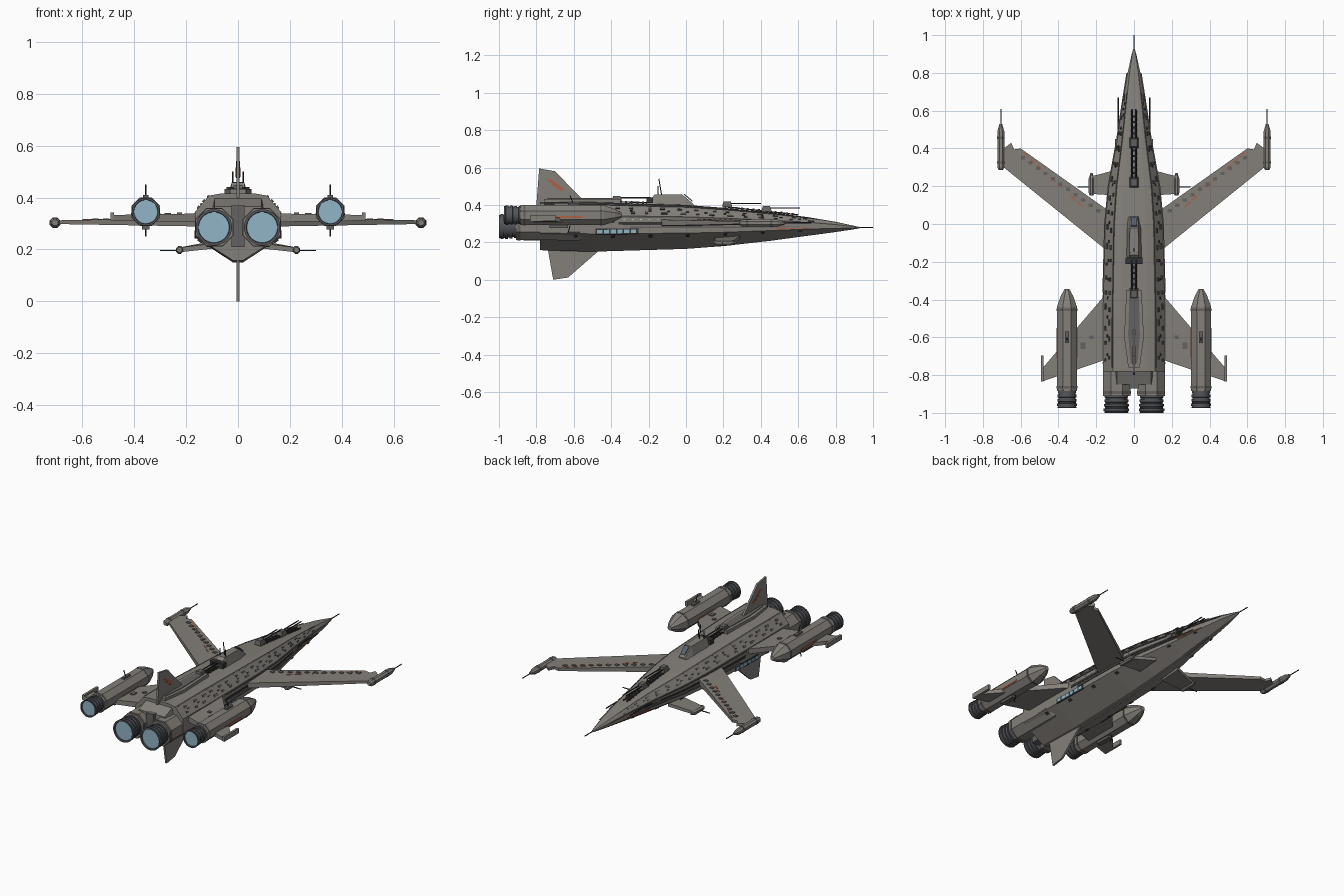
import bpy, bmesh, math, random
from mathutils import Vector

random.seed(4)
if "Cube" in bpy.data.objects:
    bpy.data.objects.remove(bpy.data.objects["Cube"])


def material(name, *rgb):
    m = bpy.data.materials.new(name)
    m.use_nodes = True
    m.diffuse_color = (*rgb, 1)
    m.node_tree.nodes["Principled BSDF"].inputs["Base Color"].default_value = (*rgb, 1)
    return m


GREY = material("hull grey", .23, .215, .195)
PANEL = material("panel grey", .13, .122, .115)
DARK = material("dark trim", .035, .035, .037)
METAL = material("nozzle metal", .085, .09, .1)
BLUE = material("engine glow", .28, .46, .56)
RED = material("faded red", .42, .12, .06)
GLASS = material("cockpit glass", .09, .12, .16)
LIGHT = material("port lights", .6, .6, .57)


# A solid is a list of rings of points, bridged in order and capped at both ends.
def make(name, solids, mat, mirror=False, smooth=False):
    bm = bmesh.new()
    for sign in (1, -1) if mirror else (1,):
        for rings in solids:
            vs = [[bm.verts.new((p[0] * sign, p[1], p[2])) for p in r] for r in rings]
            n = len(vs[0])
            for a, b in zip(vs, vs[1:]):
                for i in range(n):
                    j = (i + 1) % n
                    bm.faces.new((a[i], a[j], b[j], b[i]))
            bm.faces.new(vs[0][::-1])
            bm.faces.new(vs[-1])
    bmesh.ops.recalc_face_normals(bm, faces=bm.faces)
    me = bpy.data.meshes.new(name)
    bm.to_mesh(me)
    bm.free()
    me.materials.append(mat)
    ob = bpy.data.objects.new(name, me)
    bpy.context.collection.objects.link(ob)
    if smooth:
        bpy.ops.object.select_all(action='DESELECT')
        ob.select_set(True)
        bpy.context.view_layer.objects.active = ob
        bpy.ops.object.shade_smooth_by_angle(angle=math.radians(35))
    return ob


def tube(x, z, profile, n=24):
    turn = math.pi / n
    return [[(x + r * math.cos(turn + i * math.tau / n), y,
              z + r * math.sin(turn + i * math.tau / n)) for i in range(n)]
            for y, r in profile]


def rod(a, b, r=.003, n=6):
    a, b = Vector(a), Vector(b)
    q = (b - a).to_track_quat('Z', 'Y')
    ring = [q @ Vector((r * math.cos(i * math.tau / n), r * math.sin(i * math.tau / n), 0))
            for i in range(n)]
    return [[a + p for p in ring], [b + p for p in ring]]


def box(x, y, z, sx, sy, sz, top=1):
    return [[(x + i * sx * k / 2, y + j * sy * k / 2, h)
             for i, j in ((-1, -1), (1, -1), (1, 1), (-1, 1))]
            for h, k in ((z - sz / 2, 1), (z + sz / 2, top))]


def slab(pts, z, thick):
    return [[(x, y, z + s * thick(x) / 2) for x, y in pts] for s in (-1, 1)]


def upright(pts, t):
    return [[(x, y, z) for y, z in pts] for x in (-t / 2, t / 2)]


# Fuselage: half profile scaled along stations of (y, half width, bottom, top)
PROFILE = [(.12, 0), (1, .36), (1, .73), (.68, .97), (.42, 1)]
STATIONS = [(-.78, .165, .158, .415), (-.5, .165, .15, .415), (0, .152, .165, .4),
            (.2, .133, .18, .385), (.45, .088, .208, .36), (.65, .058, .235, .335),
            (.8, .034, .255, .31), (.9, .012, .27, .288), (.93, .003, .276, .282)]


def station(y):
    for a, b in zip(STATIONS, STATIONS[1:]):
        if y <= b[0]:
            f = (y - a[0]) / (b[0] - a[0])
            return [p + (q - p) * f for p, q in zip(a, b)]


def hull_ring(y):
    _, w, lo, hi = station(y)
    half = [(px * w, y, lo + pz * (hi - lo)) for px, pz in PROFILE]
    return half + [(-x, y, z) for x, y, z in reversed(half)]


# Plate lying on one facet of the hull, from y0 to y1 and from t0 to t1 across
def strip(facet, y0, y1, t0, t1, off=.004):
    ys = [y0] + [s[0] for s in STATIONS if y0 < s[0] < y1] + [y1]
    rings = []
    for y in ys:
        a, b = (Vector(p) for p in hull_ring(y)[facet:facet + 2])
        d = b - a
        n = Vector((d.z, 0, -d.x)).normalized()
        p, q = a + d * t0, a + d * t1
        rings.append([p - n * .004, q - n * .004, q + n * off, p + n * off])
    return rings


make("fuselage", [[hull_ring(s[0]) for s in STATIONS]], GREY)
make("nose_probe", [rod((0, .92, .279), (0, 1, .279))], DARK)
make("side_trench", [strip(1, -.36, .52, .5, .66, .003)], DARK, True)
make("side_rails", [strip(1, -.36, .8, .9, 1, .006), strip(1, -.3, .6, .3, .4, .006)], PANEL, True)
make("roof_rails", [strip(2, -.76, .7, .9, 1, .004)], PANEL, True)
make("side_windows", [strip(1, -.475 + i * .036, -.447 + i * .036, .02, .22, .004)
                      for i in range(6)], BLUE, True)
make("window_frame", [strip(1, -.485, -.255, -.04, .28, .002)], DARK, True)
make("port_lights", [strip(1, -.74 + i * .045, -.73 + i * .045, .78, .83, .003)
                     for i in range(20)], LIGHT, True)
make("nose_stripe", [strip(1, .48, .66, .1, .22, .003)], RED, True)

# Small hatches and vents scattered in rows
hatches, vents = [], []
for row in (.2, .6):
    for i in range(17):
        y = -.72 + i * .085 + random.uniform(-.015, .015)
        hatches.append(strip(2, y, y + random.uniform(.015, .035), row, row + .14, .006))
for i in range(14):
    y = -.7 + i * .1
    vents.append(strip(2, y, y + .015, .42, .5, .005))
    if i % 2:
        vents.append(strip(0, y, y + .02, .82, .92, .006))
make("hull_hatches", hatches, PANEL, True)
make("hull_vents", vents, DARK, True)

# Spine, bridge and dorsal equipment
SPINE = [(-.03, -.76), (.03, -.76), (.052, -.6), (.04, -.35), (-.04, -.35), (-.052, -.6)]
make("spine", [slab(SPINE, .415, lambda x: .035)], GREY)
make("spine_deck", [slab([(x * .6, y * .96 - .01) for x, y in SPINE], .433, lambda x: .006)], PANEL)
make("bridge", [[[(-w, y, .385), (w, y, .385), (w * .55, y, z), (-w * .55, y, z)]
                 for y, w, z in ((-.21, .042, .41), (-.165, .045, .457),
                                 (-.02, .04, .455), (.04, .034, .405))]], GREY)
make("bridge_window", [[[(-.017, -.012, .455), (.017, -.012, .455), (.014, .032, .418), (-.014, .032, .418)],
                        [(-.017, -.008, .459), (.017, -.008, .459), (.014, .036, .422), (-.014, .036, .422)]]],
     GLASS)
make("bridge_rear_block", [box(0, -.195, .425, .09, .035, .03)], DARK)
make("masts", [rod((.02, -.15, .44), (.02, -.15, .5))], DARK, True)
make("main_mast", [rod((0, -.13, .45), (0, -.145, .54))], DARK)

# Dark service ladders along the roof
ladder = []
for y0, y1 in ((.2, .6), (-.36, -.21)):
    for x in (-.012, .012):
        ladder.append(rod((x, y0, station(y0)[3] + .006), (x, y1, station(y1)[3] + .006), .004))
    for i in range(int((y1 - y0) / .03)):
        y = y0 + .03 * i + .01
        ladder.append(box(0, y, station(y)[3] + .005, .032, .01, .012))
make("roof_ladders", ladder, DARK)

# Dorsal gun turrets
for i, (y, z) in enumerate(((-.37, .435), (.22, .405), (.43, .38))):
    make(f"turret_{i}", [box(0, y, z, .045, .055, .028, .7)], PANEL)
    make(f"turret_barrels_{i}", [rod((x, y, z + .003), (x, y + .18, z + .003), .0035)
                                 for x in (-.01, .01)], DARK)

# Tail fins
make("upper_fin", [upright([(-.8, .4), (-.785, .595), (-.7, .58), (-.535, .41)], .012)], GREY)
make("lower_fin", [upright([(-.74, .17), (-.71, 0), (-.63, .012), (-.46, .16)], .012)], GREY)
make("fin_stripe", [upright([(-.745, .535), (-.725, .54), (-.645, .48), (-.665, .475)], .016),
                    upright([(-.72, .51), (-.705, .515), (-.665, .485), (-.68, .48)], .018)], RED)

# Forward swept wings
WING = [(.12, .06), (.6, .4), (.635, .395), (.65, .43), (.69, .4), (.69, .3), (.12, -.16)]
thick = lambda x: .038 - .034 * x
make("main_wing", [slab(WING, .305, thick)], GREY, True)
plates, dashes = [], []
for i in range(11):
    f = .1 + i * .085
    x, y = .13 + .47 * f, .05 + .33 * f
    plates.append(box(x + .012, y - .012, .305 + thick(x) / 2, .022, .018, .008))
for i in range(9):
    if i in (2, 5):
        continue
    x, y = .27 + i * .036, .095 + i * .033
    dashes.append(slab([(x, y), (x + .004, y - .007), (x + .03, y + .017), (x + .026, y + .024)],
                       .305 + thick(x) / 2, lambda x: .004))
make("wing_plates", plates, PANEL, True)
make("wing_stripe", dashes, RED, True)
make("wing_tip_pod", [tube(.705, .303, [(.285, .012), (.3, .02), (.49, .02), (.53, .008)], 8)], GREY, True)
make("wing_tip_bands", [tube(.705, .303, [(y, .022), (y + .012, .022)], 8) for y in (.32, .45)], PANEL, True)
make("wing_tip_probe", [rod((.705, .52, .303), (.705, .61, .303))], DARK, True)

# Canards
make("canard", [[[(.08, .15, .205), (.08, .29, .215), (.08, .29, .235), (.08, .15, .225)],
                 [(.235, .16, .188), (.235, .25, .188), (.235, .25, .206), (.235, .16, .206)]]], GREY, True)
make("canard_pod", [tube(.225, .198, [(.15, .01), (.165, .016), (.24, .016), (.27, .006)], 8)], GREY, True)
make("canard_probe", [rod((.23, .195, .196), (.3, .195, .196))], DARK, True)

# Tail wings carrying the outer engine pods
make("tail_wing", [slab([(.14, -.36), (.49, -.77), (.49, -.835), (.14, -.715)], .322, thick)], GREY, True)
make("tail_wing_tip", [box(.485, -.765, .328, .014, .14, .03)], GREY, True)
make("tail_wing_hatches", [box(.27, -.645, .337, .025, .035, .008),
                           box(.225, -.6, .338, .02, .02, .008)], PANEL, True)


# Ribbed nozzle with a hollow mouth and a glowing disc
def nozzle(label, x, z, y, length, r):
    rib = [(y + .02, r * .85)]
    for i in range(4):
        a = y - length * i / 4
        k = r * (.9 + .025 * i)
        rib += [(a, k), (a - length * .15, k), (a - length * .16, k * .92), (a - length * .24, k * .92)]
    end = y - length
    rib += [(end, r), (end, r * .86), (end + .02, r * .83)]
    make(label + "_nozzle", [tube(x, z, rib)], METAL, True, True)
    make(label + "_glow", [tube(x, z, [(end + .008, r * .84), (end + .02, r * .84)])], BLUE, True)


nozzle("main_engine", .093, .285, -.905, .095, .07)
nozzle("outer_engine", .355, .345, -.88, .093, .054)
make("main_engine_housing", [tube(.091, .285, [(-.91, .078), (-.57, .081), (-.49, .06)], 8)], GREY, True)
make("housing_collar", [tube(.091, .285, [(-.9, .0805), (-.885, .0805)], 8)], PANEL, True)
make("rear_block", [box(0, -.82, .29, .05, .1, .16)], PANEL)
make("rear_cowl", [[[(-.11, y, .3), (.11, y, .3), (.09, y, z), (-.09, y, z)]
                    for y, z in ((-.85, .365), (-.77, .4))]], GREY)

# Outer engine pods
make("outer_pod", [tube(.355, .345, [(-.885, .058), (-.44, .058), (-.38, .035), (-.345, .014)], 8)], GREY, True)
make("pod_band", [tube(.355, .345, [(y, .06), (y + .012, .06)], 8) for y in (-.87, -.46)], PANEL, True)
make("pod_stripe", [box(.4085, -.63, .335, .006, .16, .01), box(.3015, -.63, .335, .006, .16, .01)], RED, True)
make("pod_block", [box(.355, -.6, .4, .02, .06, .018), box(.355, -.68, .287, .03, .1, .02)], PANEL, True)
make("pod_masts", [rod((.355, -.6, .4), (.355, -.62, .45)), rod((.355, -.62, .29), (.355, -.63, .25))], DARK, True)

# Nose side guns
make("nose_guns", [rod((.083, .4, .305), (.083, .67, .305), .004)], DARK, True)
make("nose_gun_mounts", [box(.088, .42, .305, .024, .06, .022)], PANEL, True)
